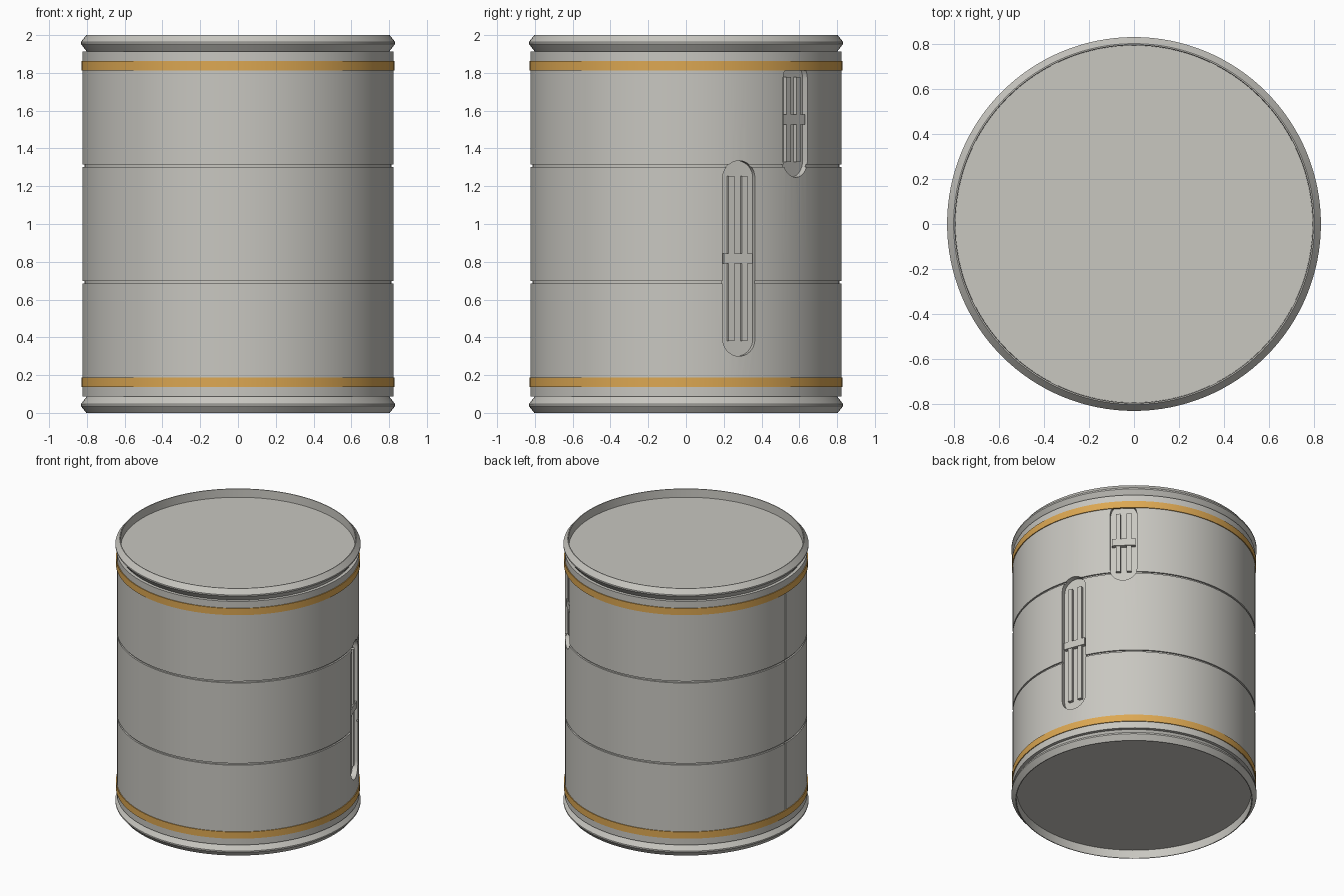
import bpy, bmesh
from math import sin, cos, pi, radians
from mathutils import Matrix

if "Cube" in bpy.data.objects:
    bpy.data.objects.remove(bpy.data.objects["Cube"])

SEGMENTS = 128
BODY_R, FLOOR_R = 0.823, 0.783
MID_Z = 1.0


def material(name, color):
    m = bpy.data.materials.new(name)
    m.use_nodes = True
    m.diffuse_color = color
    m.node_tree.nodes["Principled BSDF"].inputs["Base Color"].default_value = color
    return m


steel = material("light_grey_metal", (0.58, 0.57, 0.53, 1))
amber = material("amber_paint", (0.72, 0.39, 0.085, 1))


def finish(name, bm, mat, matrix=None):
    if matrix:
        bm.transform(matrix)
    bmesh.ops.recalc_face_normals(bm, faces=bm.faces)
    mesh = bpy.data.meshes.new(name)
    bm.to_mesh(mesh)
    bm.free()
    mesh.materials.append(mat)
    ob = bpy.data.objects.new(name, mesh)
    bpy.context.collection.objects.link(ob)
    return ob


def activate(ob):
    bpy.ops.object.select_all(action='DESELECT')
    ob.select_set(True)
    bpy.context.view_layer.objects.active = ob


def smooth(ob):
    activate(ob)
    bpy.ops.object.shade_smooth_by_angle(angle=radians(25))


def lathe(name, profile, mat, ring=False):
    """Revolve (radius, z) points; a ring closes on itself, otherwise the ends are capped."""
    bm = bmesh.new()
    loops = [[bm.verts.new((r * cos(2 * pi * i / SEGMENTS), r * sin(2 * pi * i / SEGMENTS), z))
              for i in range(SEGMENTS)] for r, z in profile]
    pairs = list(zip(loops, loops[1:]))
    if ring:
        pairs.append((loops[-1], loops[0]))
    else:
        bm.faces.new(loops[0])
        bm.faces.new(loops[-1])
    for a, b in pairs:
        for i in range(SEGMENTS):
            j = (i + 1) % SEGMENTS
            bm.faces.new((a[i], a[j], b[j], b[i]))
    return finish(name, bm, mat)


def box(name, x0, x1, y0, y1, z0, z1, angle, mat):
    """Box with x along the radius, turned about the vertical axis."""
    bm = bmesh.new()
    bmesh.ops.create_cube(bm, size=1)
    place = (Matrix.Rotation(radians(angle), 4, 'Z')
             @ Matrix.Translation(((x0 + x1) / 2, (y0 + y1) / 2, (z0 + z1) / 2))
             @ Matrix.Diagonal((x1 - x0, y1 - y0, z1 - z0, 1)))
    return finish(name, bm, mat, place)


def capsule(name, z0, z1, radius, angle):
    """Upright rounded slot extruded along the radius."""
    bm = bmesh.new()
    outline = []
    for centre, start in ((z1 - radius, 0), (z0 + radius, pi)):
        for i in range(17):
            a = start + pi * i / 16
            outline.append(bm.verts.new((FLOOR_R, radius * cos(a), centre + radius * sin(a))))
    face = bm.faces.new(outline)
    extruded = bmesh.ops.extrude_face_region(bm, geom=[face])["geom"]
    bmesh.ops.translate(bm, vec=(0.2, 0, 0),
                        verts=[v for v in extruded if isinstance(v, bmesh.types.BMVert)])
    return finish(name, bm, steel, Matrix.Rotation(radians(angle), 4, 'Z'))


def cut(ob, cutter):
    cutter.hide_render = True
    mod = ob.modifiers.new("cut", 'BOOLEAN')
    mod.operation = 'DIFFERENCE'
    mod.solver = 'EXACT'
    mod.object = cutter
    activate(ob)
    bpy.ops.object.modifier_apply(modifier=mod.name)
    bpy.data.objects.remove(cutter)


# Drum shell: recessed lid, flared rim, neck, wall and rolled groove, mirrored about mid height
half = [(0.795, 0.062), (0.797, 0), (0.803, 0), (0.832, 0.036), (0.832, 0.046),
        (0.80, 0.088), (BODY_R, 0.088), (BODY_R, 0.686), (0.812, 0.686),
        (0.812, 0.699), (BODY_R, 0.699)]
shell = lathe("drum_shell", half + [(r, 2 * MID_Z - z) for r, z in reversed(half)], steel)

# Upright seam on the right-hand wall
cut(shell, box("seam_cutter", 0.811, 0.9, -0.006, 0.006, 0.16, 1.84, 180, steel))

# Recessed gauges: slot, twin bars and a cross clip
for name, z0, z1, angle in (("tall_gauge", 0.30, 1.335, 20), ("short_gauge", 1.247, 1.858, 45)):
    cut(shell, capsule(name + "_cutter", z0, z1, 0.091, angle))
    for side, y in (("left", 0.037), ("right", -0.037)):
        box(f"{name}_{side}_bar", FLOOR_R - 0.005, 0.806, y - 0.016, y + 0.016,
            z0 + 0.08, z1 - 0.08, angle, steel)
    mid = (z0 + z1) / 2
    box(name + "_clip", FLOOR_R - 0.005, 0.811, -0.08, 0.08,
        mid - 0.026, mid + 0.026, angle, steel)
smooth(shell)

# Painted hoops near both ends
for name, z0 in (("lower_band", 0.138), ("upper_band", 1.812)):
    z1 = z0 + 0.05
    smooth(lathe(name, [(0.815, z0), (0.829, z0), (0.829, z1), (0.815, z1)], amber, ring=True))
